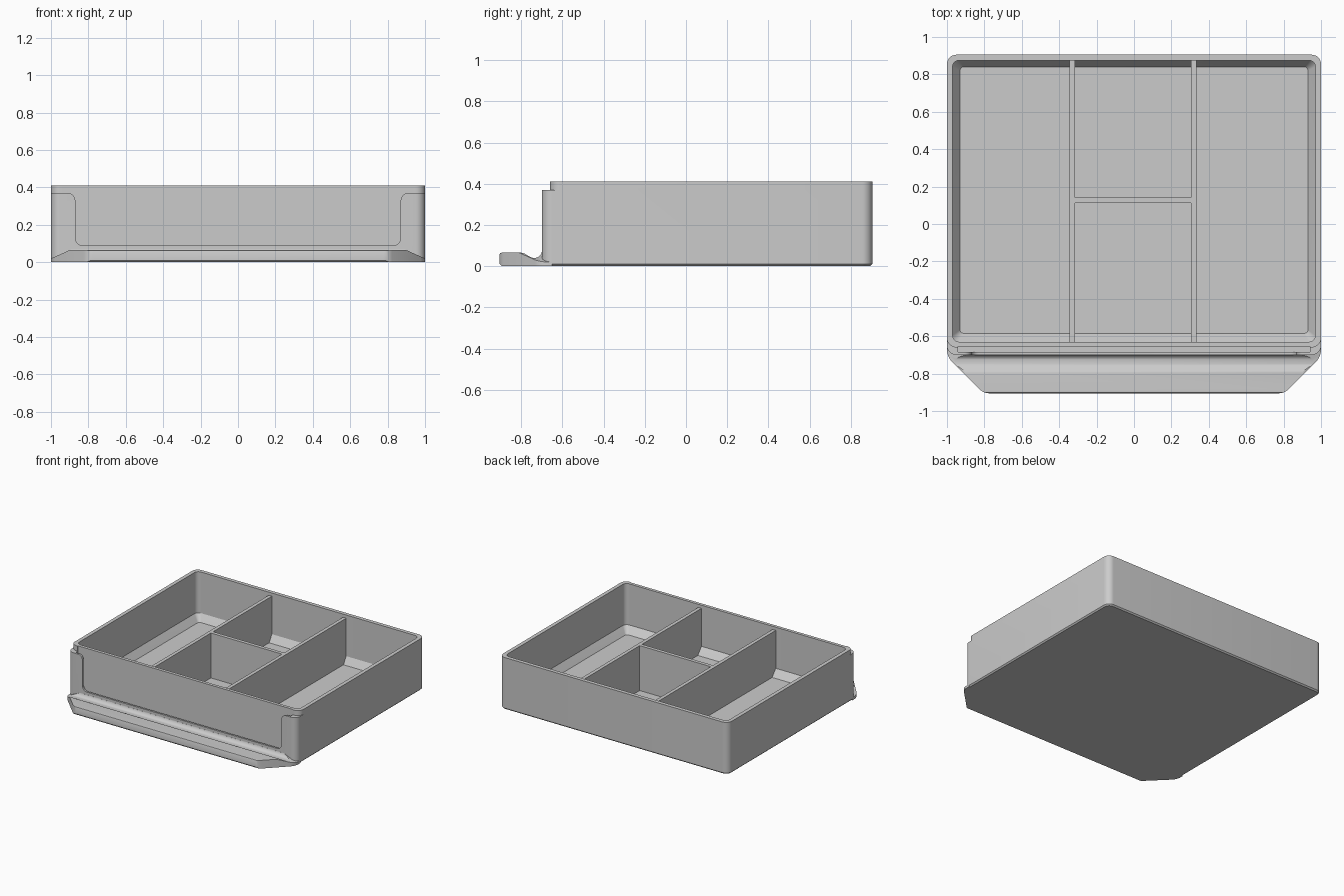
import bpy, bmesh
from math import sin, cos, pi, radians
from mathutils import Vector

if "Cube" in bpy.data.objects:
    bpy.data.objects.remove(bpy.data.objects["Cube"], do_unlink=True)

grey = bpy.data.materials.new("plain grey")
grey.use_nodes = True
grey.diffuse_color = (0.6, 0.6, 0.6, 1)
grey.node_tree.nodes["Principled BSDF"].inputs["Base Color"].default_value = (0.6, 0.6, 0.6, 1)


def make(name, bm):
    bmesh.ops.recalc_face_normals(bm, faces=bm.faces)
    mesh = bpy.data.meshes.new(name)
    bm.to_mesh(mesh)
    bm.free()
    mesh.materials.append(grey)
    ob = bpy.data.objects.new(name, mesh)
    bpy.context.collection.objects.link(ob)
    return ob


def activate(ob):
    bpy.ops.object.select_all(action="DESELECT")
    ob.select_set(True)
    bpy.context.view_layer.objects.active = ob


def smooth(ob):
    activate(ob)
    bpy.ops.object.shade_smooth_by_angle(angle=radians(30))


def cut(ob, cutter):
    cutter.hide_render = True
    mod = ob.modifiers.new("cut", "BOOLEAN")
    mod.operation, mod.solver, mod.object = "DIFFERENCE", "EXACT", cutter
    activate(ob)
    bpy.ops.object.modifier_apply(modifier=mod.name)
    bpy.data.objects.remove(cutter, do_unlink=True)


def arc(cx, cy, r, start, end, n=8):
    angles = [radians(start + (end - start) * i / n) for i in range(n + 1)]
    return [(cx + r * cos(a), cy + r * sin(a)) for a in angles]


def rounded_ring(x, front, back, r):
    return (arc(x - r, back - r, r, 0, 90) + arc(r - x, back - r, r, 90, 180)
            + arc(r - x, front + r, r, 180, 270) + arc(x - r, front + r, r, 270, 360))


def loft(rings):
    """Skin a list of equal-length 3D rings and cap both ends."""
    bm = bmesh.new()
    loops = [[bm.verts.new(p) for p in ring] for ring in rings]
    n = len(loops[0])
    for a, b in zip(loops, loops[1:]):
        for i in range(n):
            j = (i + 1) % n
            bm.faces.new((a[i], a[j], b[j], b[i]))
    bm.faces.new(loops[0])
    bm.faces.new(loops[-1])
    bmesh.ops.remove_doubles(bm, verts=bm.verts, dist=1e-5)
    bmesh.ops.dissolve_degenerate(bm, edges=bm.edges, dist=1e-5)
    return bm


def box(name, x0, x1, y0, y1, z0, z1):
    ring = [(x0, y0), (x1, y0), (x1, y1), (x0, y1)]
    return make(name, loft([[(x, y, z) for x, y in ring] for z in (z0, z1)]))


# Tray body: outside, stepped front, rim, cavity and sloped floor edge
levels = [(0.99, -0.69, 0.895, 0.04, 0), (1, -0.70, 0.905, 0.05, 0.01),
          (1, -0.70, 0.905, 0.05, 0.37), (1, -0.66, 0.905, 0.05, 0.37),
          (1, -0.66, 0.905, 0.05, 0.41), (0.97, -0.63, 0.875, 0.035, 0.41),
          (0.97, -0.63, 0.875, 0.035, 0.085), (0.93, -0.585, 0.84, 0.02, 0.03)]
body = make("tray_body", loft([[(x, y, z) for x, y in rounded_ring(w, f, b, r)]
                               for w, f, b, r, z in levels]))

# Label slot and the rounded opening in the frame before it
cut(body, box("slot_cutter", -0.94, 0.94, -0.685, -0.655, 0.07, 0.5))
half = arc(0.83, 0.13, 0.04, 270, 360) + arc(0.91, 0.33, 0.04, 180, 90) + [(0.91, 0.45)]
profile = half + [(-x, z) for x, z in reversed(half)]
cut(body, make("opening_cutter", loft([[(x, y, z) for x, z in profile] for y in (-0.8, -0.67)])))
smooth(body)

# Pull ledge: finger-groove profile swept across, then clipped at both ends
groove = [(-0.80 + 0.06 * t, 0.0525 + 0.0125 * cos(pi * t)) for t in [i / 8 for i in range(9)]]
ledge = ([(-0.65, 0), (-0.895, 0), (-0.905, 0.01), (-0.905, 0.057), (-0.902, 0.063), (-0.896, 0.065)]
         + groove + arc(-0.735, 0.075, 0.035, 270, 350) + [(-0.65, 0.069)])
bm = loft([[(x, y, z) for y, z in ledge] for x in (-1, 1)])


def clip(point, normal):
    for s in (-1, 1):
        geom = bm.verts[:] + bm.edges[:] + bm.faces[:]
        res = bmesh.ops.bisect_plane(bm, geom=geom, dist=1e-6, clear_outer=True,
                                     plane_co=Vector((s * point[0], *point[1:])),
                                     plane_no=Vector((s * normal[0], *normal[1:])))
        edges = [e for e in res["geom_cut"] if isinstance(e, bmesh.types.BMEdge)]
        if edges:
            bmesh.ops.holes_fill(bm, edges=edges)


for cx, cy, r, start, end in ((0.772, -0.825, 0.08, -81, -45), (0.9, -0.669, 0.1, -36, -9)):
    for i in range(5):
        a = radians(start + (end - start) * i / 4)
        clip((cx + r * cos(a), cy + r * sin(a), 0), (cos(a), sin(a), 0))
clip((0.9, 0, 0.065), (0.045, 0, 0.1))
smooth(make("pull_ledge", bm))

# Compartment dividers
for side, x in (("right", -0.33), ("left", 0.32)):
    box(side + "_divider", x - 0.014, x + 0.014, -0.64, 0.885, 0.02, 0.385)
box("cross_divider", -0.325, 0.315, 0.113, 0.141, 0.02, 0.385)
